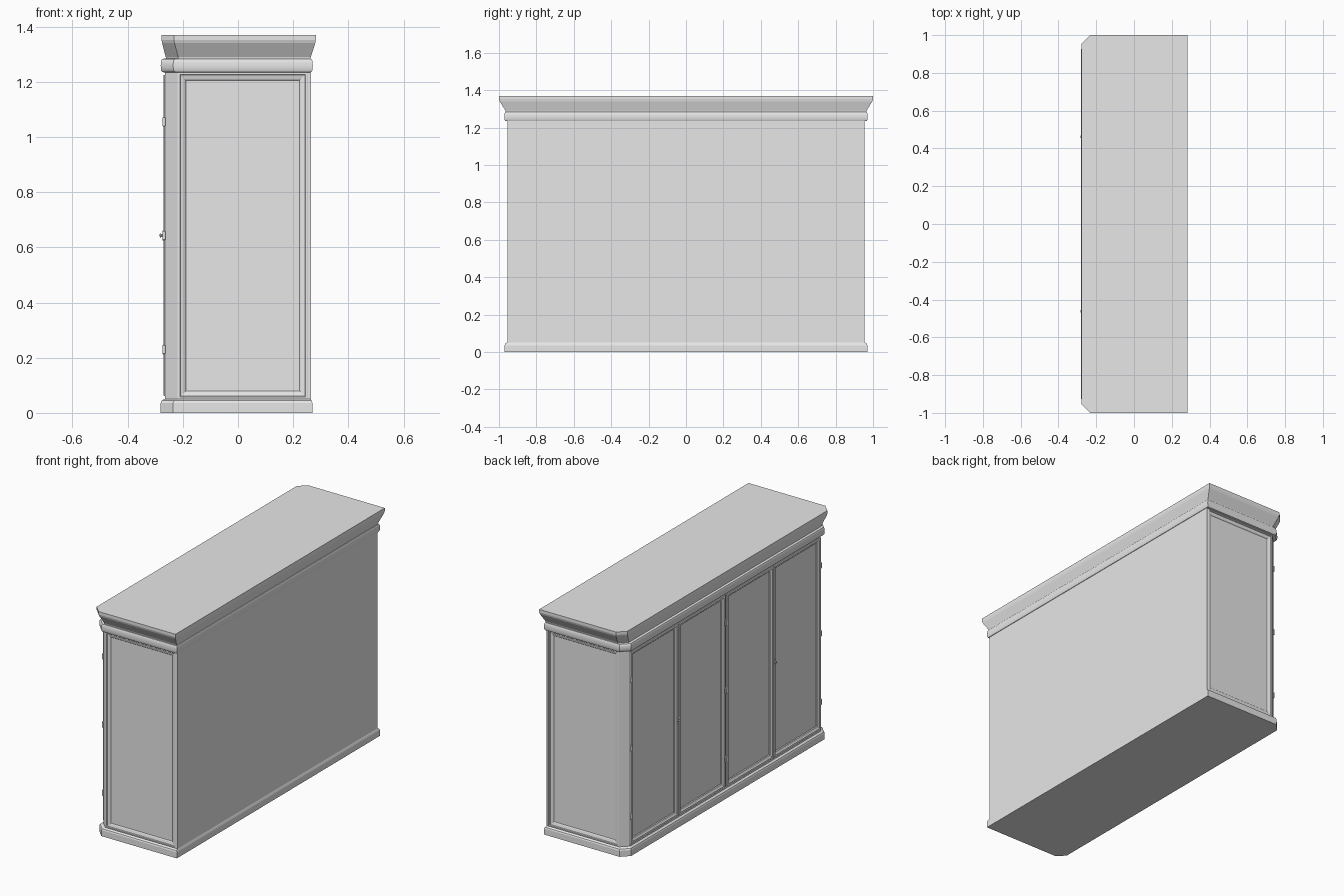
import bpy, bmesh, math
from mathutils import Matrix, Vector

cube = bpy.data.objects.get("Cube")
if cube:
    bpy.data.objects.remove(cube)

# One plain grey paint for everything
paint = bpy.data.materials.new("light grey paint")
paint.use_nodes = True
GREY = (0.8, 0.8, 0.8, 1)
paint.diffuse_color = GREY
paint.node_tree.nodes["Principled BSDF"].inputs["Base Color"].default_value = GREY


def finish(name, bm, smooth=False):
    bmesh.ops.recalc_face_normals(bm, faces=bm.faces)
    mesh = bpy.data.meshes.new(name)
    bm.to_mesh(mesh)
    bm.free()
    mesh.materials.append(paint)
    obj = bpy.data.objects.new(name, mesh)
    bpy.context.collection.objects.link(obj)
    if smooth:
        bpy.ops.object.select_all(action='DESELECT')
        obj.select_set(True)
        bpy.context.view_layer.objects.active = obj
        bpy.ops.object.shade_smooth_by_angle(angle=math.radians(35))
    return obj


def loft(name, rings, smooth=False):
    """Join closed rings of equal length and cap both ends."""
    bm = bmesh.new()
    loops = [[bm.verts.new(p) for p in ring] for ring in rings]
    n = len(loops[0])
    for a, b in zip(loops, loops[1:]):
        for i in range(n):
            j = (i + 1) % n
            bm.faces.new((a[i], a[j], b[j], b[i]))
    bm.faces.new(loops[0])
    bm.faces.new(loops[-1])
    return finish(name, bm, smooth)


def plan(z, front, back, half, cut):
    """Cabinet outline with its two front corners cut off."""
    return [(back, -half, z), (back, half, z), (front + cut, half, z),
            (front, half - cut, z), (front, cut - half, z), (front + cut, -half, z)]


def prism(name, outline, z0, z1):
    return loft(name, [[(x, y, z) for x, y in outline] for z in (z0, z1)])


def framed_panel(name, place, u0, u1, z0, z1, profile):
    """Mitred frame around a sunk panel; profile is (inset, height) pairs."""
    rings = []
    for inset, h in profile:
        a, b, c, d = u0 + inset, u1 - inset, z0 + inset, z1 - inset
        rings.append([place(u, z, h) for u, z in ((a, c), (b, c), (b, d), (a, d))])
    return loft(name, rings)


def lathe(name, centre, axis, profile, sides=12):
    """Turned part; profile is (distance along axis, radius) pairs."""
    turn = Vector((0, 0, 1)).rotation_difference(Vector(axis)).to_matrix()
    rings = []
    for h, r in profile:
        rings.append([Vector(centre) + turn @ Vector((
            r * math.cos(math.tau * i / sides), r * math.sin(math.tau * i / sides), h))
            for i in range(sides)])
    return loft(name, rings, True)


# Plinth with an eased upper edge
loft("plinth", [plan(0, -0.28, 0.27, 0.97, 0.045),
                plan(0.036, -0.28, 0.27, 0.97, 0.045),
                plan(0.044, -0.277, 0.267, 0.967, 0.045),
                plan(0.05, -0.268, 0.264, 0.958, 0.045)])

# Carcass core behind the panels
loft("carcass", [plan(z, -0.245, 0.264, 0.935, 0.035) for z in (0.045, 1.24)])

# Rounded neck moulding
neck = []
for i in range(9):
    t = math.pi * i / 8
    s = 0.012 * (1 - math.sin(t) ** 0.5)
    neck.append(plan(1.259 - 0.025 * math.cos(t), -0.28 + s, 0.271 - s, 0.971 - s, 0.045))
loft("neck_moulding", neck, True)

# Flared cornice
loft("cornice", [plan(1.28, -0.26, 0.262, 0.963, 0.045),
                 plan(1.29, -0.262, 0.264, 0.965, 0.045),
                 plan(1.34, -0.275, 0.28, 0.996, 0.045),
                 plan(1.352, -0.277, 0.282, 1.0, 0.045),
                 plan(1.37, -0.277, 0.282, 1.0, 0.045)])

side_profile = [(0, -0.016), (0, -0.001), (0.003, 0), (0.008, 0), (0.011, -0.004),
                (0.026, -0.008), (0.03, -0.012)]
door_profile = [(0, -0.02), (0, -0.001), (0.002, 0), (0.013, 0), (0.016, -0.004),
                (0.026, -0.008), (0.029, -0.013)]

for s, side in ((-1, "right"), (1, "left")):
    # Cut corner post, rear post and side panel
    prism(side + "_corner_post",
          [(-0.219, s * 0.955), (-0.264, s * 0.91), (-0.235, s * 0.9), (-0.215, s * 0.925)],
          0.045, 1.24)
    prism(side + "_rear_post",
          [(0.264, s * 0.955), (0.253, s * 0.955), (0.253, s * 0.93), (0.264, s * 0.93)],
          0.045, 1.24)
    framed_panel(side + "_side_panel", lambda u, z, h: (u, s * (0.955 + h), z),
                 -0.219, 0.253, 0.05, 1.235, side_profile)

    # Pair of doors
    for part, near, far in (("inner", 0.008, 0.453), ("outer", 0.457, 0.905)):
        u0, u1 = sorted((s * near, s * far))
        framed_panel(f"{side}_{part}_door", lambda u, z, h: (-0.27 - h, u, z),
                     u0, u1, 0.062, 1.225, door_profile)

    # Hinges on both outer edges of each pair
    for y in (0.006, 0.908):
        for z in (0.23, 0.643, 1.055):
            lathe(side + "_hinge", (-0.268, s * y, z - 0.018), (0, 0, 1),
                  [(0, 0.003), (0.003, 0.0055), (0.033, 0.0055), (0.036, 0.003)])

    # Key plate and knob where the doors meet
    y = s * 0.462
    prism(side + "_key_plate", [(-0.274, y - 0.006), (-0.268, y - 0.006),
                                (-0.268, y + 0.006), (-0.274, y + 0.006)], 0.625, 0.661)
    lathe(side + "_knob", (-0.272, y, 0.643), (-1, 0, 0),
          [(0, 0.003), (0.005, 0.003), (0.007, 0.007), (0.01, 0.007), (0.012, 0.004)])

# Rails above and below the doors
for name, z0, z1 in (("bottom_rail", 0.045, 0.061), ("top_rail", 1.226, 1.24)):
    prism(name, [(-0.264, -0.91), (-0.264, 0.91), (-0.24, 0.91), (-0.24, -0.91)], z0, z1)

# Stile between the door pairs
prism("centre_stile", [(-0.262, -0.008), (-0.262, 0.008), (-0.24, 0.008), (-0.24, -0.008)],
      0.05, 1.235)
